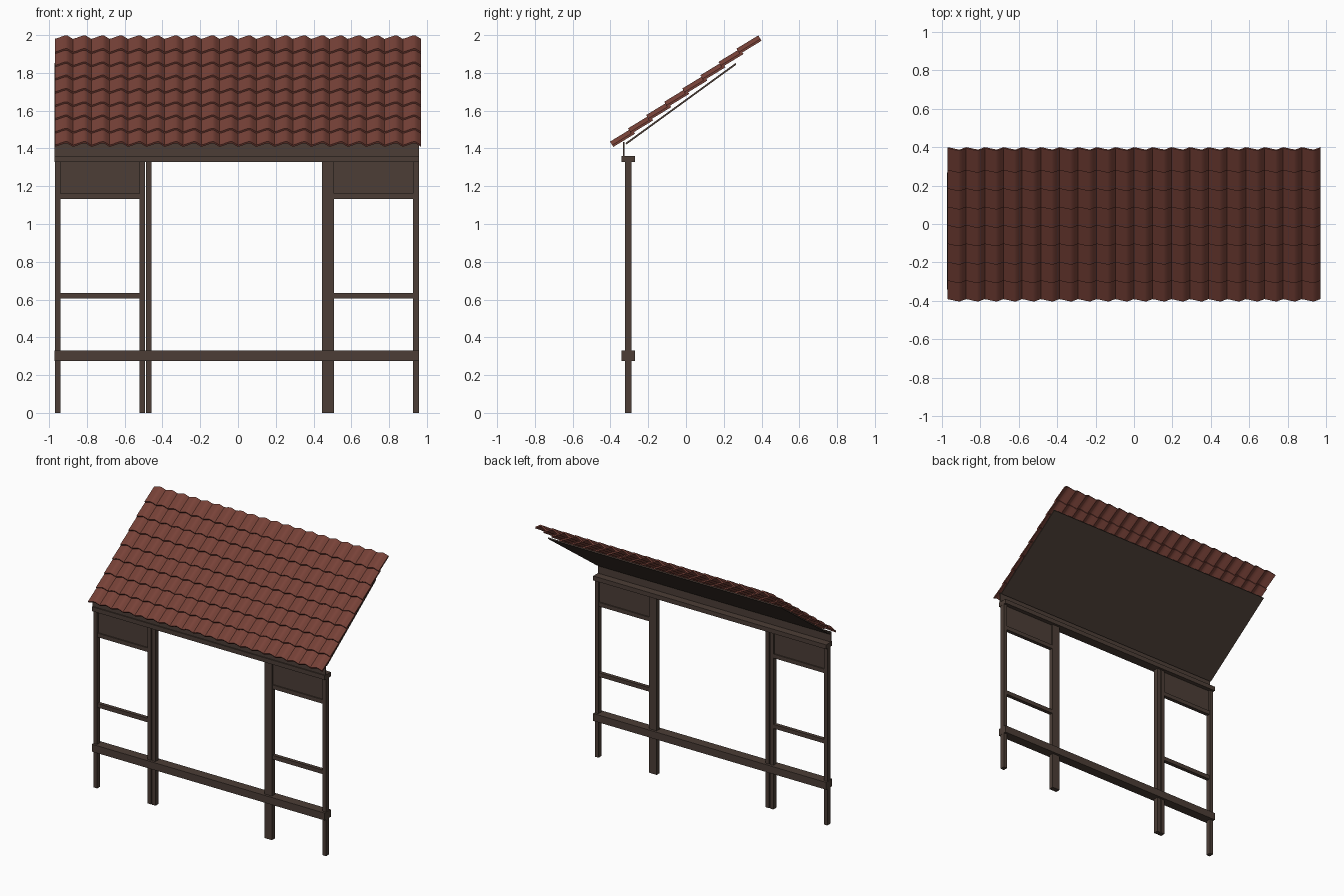
import bpy, bmesh, math
from mathutils import Vector

if "Cube" in bpy.data.objects:
    bpy.data.objects.remove(bpy.data.objects["Cube"])


def material(name, rgb):
    m = bpy.data.materials.new(name)
    m.diffuse_color = (*rgb, 1)
    m.use_nodes = True
    m.node_tree.nodes["Principled BSDF"].inputs["Base Color"].default_value = m.diffuse_color
    return m


WOOD = material("dark_wood", (0.072, 0.048, 0.037))
CLAY = material("clay_tile", (0.19, 0.055, 0.04))


def make(name, bm, mat):
    bmesh.ops.recalc_face_normals(bm, faces=bm.faces)
    me = bpy.data.meshes.new(name)
    bm.to_mesh(me)
    bm.free()
    me.materials.append(mat)
    ob = bpy.data.objects.new(name, me)
    bpy.context.collection.objects.link(ob)
    return ob


def prism(name, outline, direction, mat):
    """Extrude a closed outline of 3D points along a direction."""
    bm = bmesh.new()
    face = bm.faces.new([bm.verts.new(p) for p in outline])
    ext = bmesh.ops.extrude_face_region(bm, geom=[face])["geom"]
    bmesh.ops.translate(bm, vec=direction,
                        verts=[v for v in ext if isinstance(v, bmesh.types.BMVert)])
    return make(name, bm, mat)


def box(name, x0, x1, y0, y1, z0, z1):
    outline = [(x0, y0, z0), (x0, y1, z0), (x0, y1, z1), (x0, y0, z1)]
    return prism(name, outline, (x1 - x0, 0, 0), WOOD)


# posts
for name, x0, x1 in [("outer_post_left", -0.97, -0.94), ("inner_post_left_a", -0.522, -0.493),
                     ("inner_post_left_b", -0.487, -0.457), ("inner_post_right_a", 0.445, 0.478),
                     ("inner_post_right_b", 0.478, 0.508), ("outer_post_right", 0.927, 0.957)]:
    box(name, x0, x1, -0.324, -0.288, 0, 1.33)

# horizontal beams, eave board and sloped roof deck, split at the module joints
for side, x0, x1 in [("left", -0.972, -0.49), ("right", -0.49, 0.958)]:
    box("top_beam_" + side, x0, x1, -0.342, -0.27, 1.327, 1.36)
    box("eave_board_" + side, x0, x1, -0.334, -0.326, 1.36, 1.435)
    deck = [(x0, -0.315, 1.421), (x0, 0.267, 1.844), (x0, 0.262, 1.852), (x0, -0.32, 1.429)]
    prism("roof_deck_" + side, deck, (x1 - x0, 0, 0), WOOD)
for side, x0, x1 in [("left", -0.972, -0.49), ("middle", -0.49, 0.475), ("right", 0.475, 0.958)]:
    box("low_beam_" + side, x0, x1, -0.342, -0.27, 0.275, 0.33)

# side bays: upper panel and two rails
for side, x0, x1 in [("left", -0.942, -0.52), ("right", 0.506, 0.929)]:
    box("upper_panel_" + side, x0, x1, -0.311, -0.301, 1.155, 1.33)
    box("panel_rail_" + side, x0, x1, -0.32, -0.292, 1.132, 1.162)
    box("middle_rail_" + side, x0, x1, -0.32, -0.292, 0.605, 0.635)

# roof tiles: one curved tile repeated over columns and rows
COLS, ROWS, WIDTH, THICK = 20, 8, 0.097, 0.011
along = Vector((0, 0.115, 0.07))
up = Vector((0, -0.07, 0.115)).normalized()
origin = Vector((-0.97, -0.385, 1.408))
wave = [(0, 0.001), (0.018, 0.007), (0.038, 0.016), (0.055, 0.022),
        (0.066, 0.022), (0.08, 0.012), (WIDTH, 0)]
loop = [(u, h) for u, h in wave] + [(u, h + THICK) for u, h in reversed(wave)]
tiles = prism("roof_tiles", [origin + Vector((u, 0, 0)) + up * h for u, h in loop], along, CLAY)
for count, step in [(COLS, (WIDTH, 0, 0)), (ROWS, (0, 0.0957, 0.0703))]:
    arr = tiles.modifiers.new("repeat", 'ARRAY')
    arr.count = count
    arr.use_relative_offset = False
    arr.use_constant_offset = True
    arr.constant_offset_displace = step
bpy.context.view_layer.objects.active = tiles
tiles.select_set(True)
bpy.ops.object.shade_smooth_by_angle(angle=math.radians(40))
